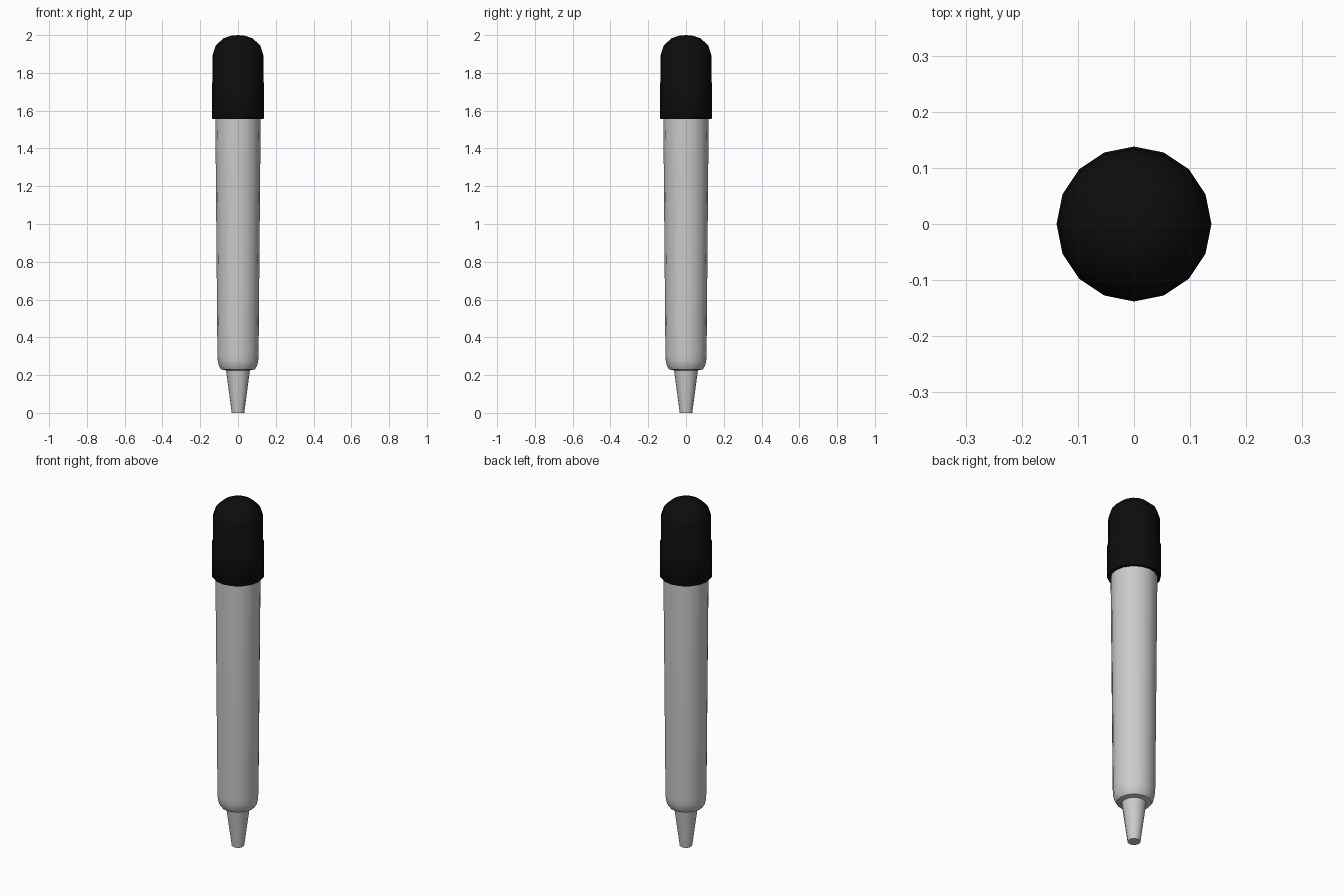
import bpy, bmesh, math

if "Cube" in bpy.data.objects:
    bpy.data.objects.remove(bpy.data.objects["Cube"])

SIDES = 16


def lathe(name, profile, color=None):
    """Revolve (radius, height) points around z; radius 0 closes the form."""
    bm = bmesh.new()
    verts = [bm.verts.new((r, 0, z)) for r, z in profile]
    edges = [bm.edges.new(pair) for pair in zip(verts, verts[1:])]
    bmesh.ops.spin(bm, geom=verts + edges, cent=(0, 0, 0), axis=(0, 0, 1),
                   angle=math.tau, steps=SIDES, use_duplicate=False)
    bmesh.ops.remove_doubles(bm, verts=bm.verts, dist=1e-4)
    bmesh.ops.recalc_face_normals(bm, faces=bm.faces)
    mesh = bpy.data.meshes.new(name)
    bm.to_mesh(mesh)
    bm.free()
    obj = bpy.data.objects.new(name, mesh)
    bpy.context.collection.objects.link(obj)
    if color:
        mat = bpy.data.materials.new(name + "_material")
        mat.diffuse_color = color
        mat.use_nodes = True
        mat.node_tree.nodes["Principled BSDF"].inputs["Base Color"].default_value = mat.diffuse_color
        mesh.materials.append(mat)
    bpy.ops.object.select_all(action='DESELECT')
    obj.select_set(True)
    bpy.context.view_layer.objects.active = obj
    bpy.ops.object.shade_smooth_by_angle(angle=math.radians(40))
    return obj


# Glass tube: narrow tip, rounded shoulder, slightly flared barrel
lathe("glass_tube", [
    (0, 0), (0.033, 0), (0.063, 0.225), (0.089, 0.23), (0.10, 0.247),
    (0.107, 0.275), (0.109, 0.31), (0.12, 1.57), (0.12, 1.60), (0, 1.60),
])

# Rubber bulb: thicker collar at the bottom, domed top
lathe("rubber_bulb", [
    (0.115, 1.60), (0.115, 1.556), (0.134, 1.556), (0.138, 1.562),
    (0.138, 1.745), (0.134, 1.755), (0.134, 1.895), (0.117, 1.947),
    (0.075, 1.984), (0.04, 1.996), (0, 2.0),
], (0.004, 0.004, 0.004, 1))
